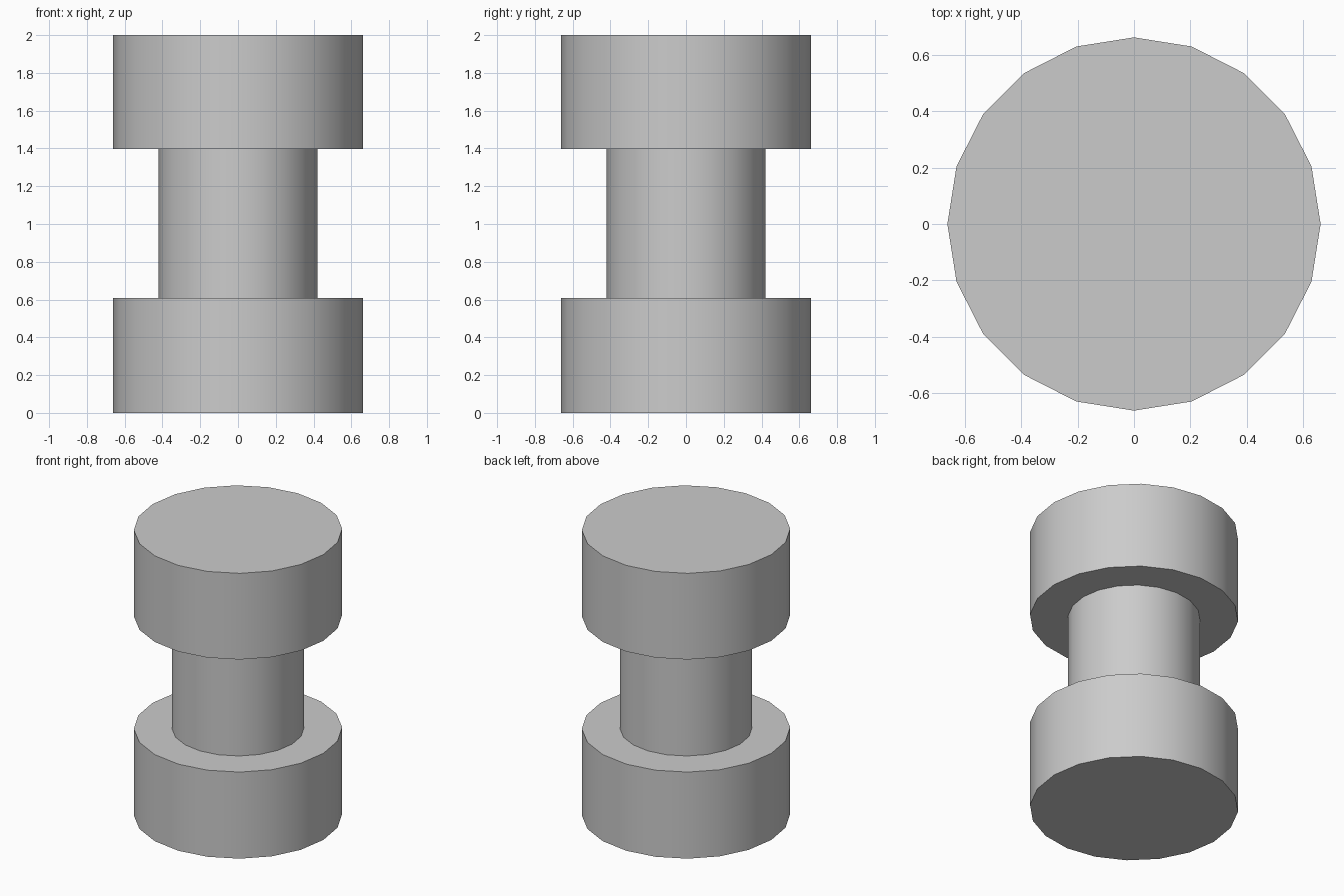
import bpy, bmesh, math

if "Cube" in bpy.data.objects:
    bpy.data.objects.remove(bpy.data.objects["Cube"])

SIDES = 20
# Half profile (radius, height): lower disc, narrow neck, upper disc
PROFILE = [(0.662, 0.0), (0.662, 0.607), (0.42, 0.607),
           (0.42, 1.396), (0.662, 1.396), (0.662, 2.0)]


def lathe(name, profile, sides):
    bm = bmesh.new()
    rings = [[bm.verts.new((r * math.cos(2 * math.pi * i / sides),
                            r * math.sin(2 * math.pi * i / sides), z))
              for i in range(sides)] for r, z in profile]
    for low, high in zip(rings, rings[1:]):
        for i in range(sides):
            j = (i + 1) % sides
            bm.faces.new((low[i], low[j], high[j], high[i]))
    # Flat end caps
    bm.faces.new(rings[0][::-1])
    bm.faces.new(rings[-1])
    bmesh.ops.recalc_face_normals(bm, faces=bm.faces)
    mesh = bpy.data.meshes.new(name)
    bm.to_mesh(mesh)
    bm.free()
    obj = bpy.data.objects.new(name, mesh)
    bpy.context.collection.objects.link(obj)
    return obj


# Spool: one closed turned body, smooth around the sides with sharp rims
spool = lathe("spool", PROFILE, SIDES)
bpy.context.view_layer.objects.active = spool
spool.select_set(True)
bpy.ops.object.shade_smooth_by_angle(angle=math.radians(30))
